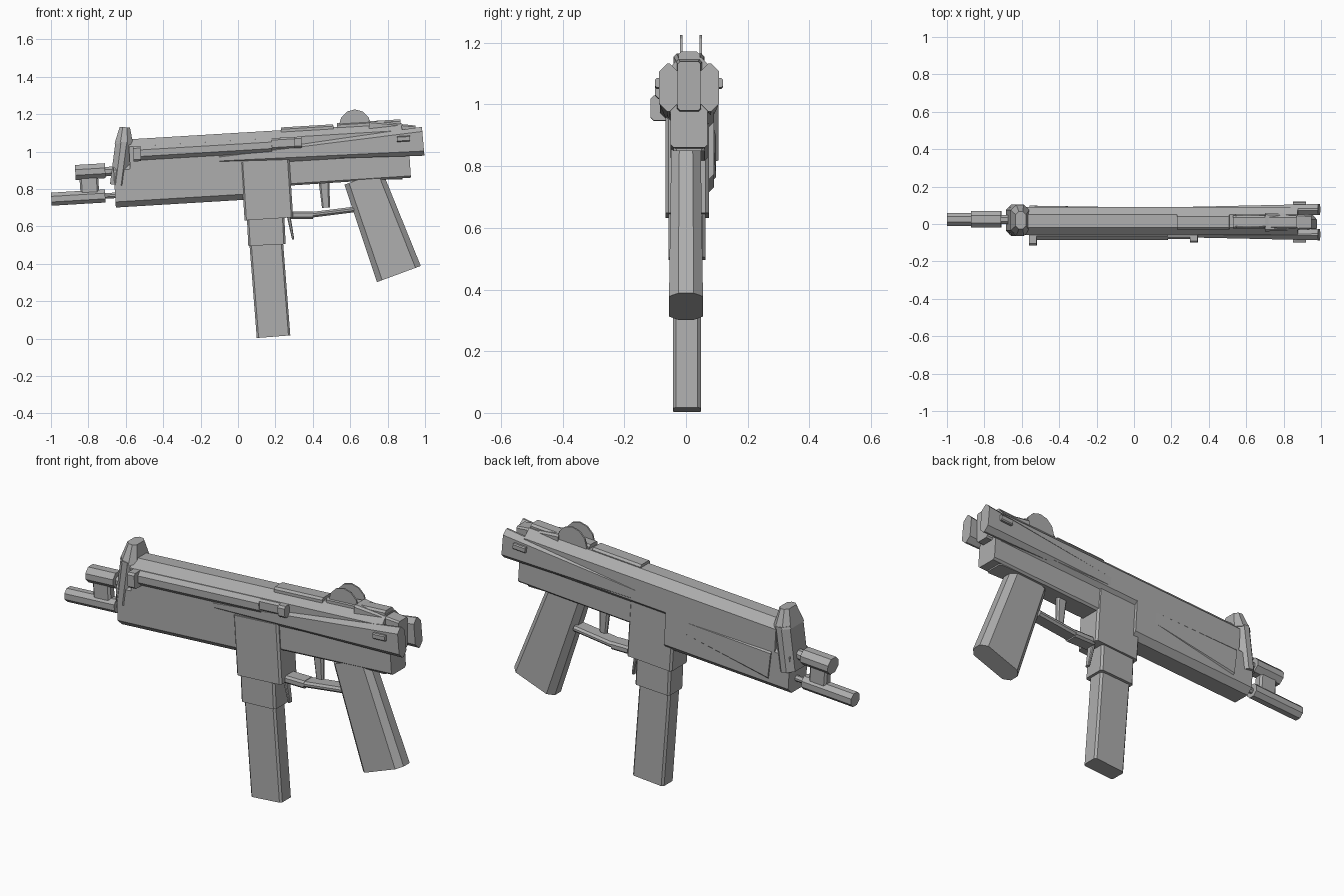
import bpy, bmesh
from mathutils import Vector, Matrix

cube = bpy.data.objects.get("Cube")
if cube:
    bpy.data.objects.remove(cube, do_unlink=True)

grey = bpy.data.materials.new("flat grey")
grey.use_nodes = True
shade = 0.42
grey.diffuse_color = (shade, shade, shade, 1)
shader = grey.node_tree.nodes["Principled BSDF"]
shader.inputs["Base Color"].default_value = grey.diffuse_color


def finish(name, bm):
    """Turn a bmesh into a named grey object."""
    bmesh.ops.recalc_face_normals(bm, faces=bm.faces[:])
    mesh = bpy.data.meshes.new(name)
    bm.to_mesh(mesh)
    bm.free()
    mesh.materials.append(grey)
    part = bpy.data.objects.new(name, mesh)
    bpy.context.collection.objects.link(part)


def beam(name, start, end, depth, width, side=0.01, chamfer=0.01, taper=1):
    """Bar with chamfered long edges between two (x, z) points."""
    ends = [Vector((x, side, z)) for x, z in (start, end)]
    axis = (ends[1] - ends[0]).normalized()
    across = Vector((0, 1, 0))
    up = axis.cross(across)
    a, b = depth / 2, width / 2
    quarter = [(a, b - chamfer), (a - chamfer, b)]
    half = quarter + [(-u, v) for u, v in reversed(quarter)]
    section = half + [(-u, -v) for u, v in half]
    bm = bmesh.new()
    rings = []
    for centre, scale in zip(ends, (1, taper)):
        rings.append([bm.verts.new(centre + scale * (u * up + v * across))
                      for u, v in section])
        bm.faces.new(rings[-1])
    for i in range(len(section)):
        first, last = rings
        bm.faces.new((first[i - 1], first[i], last[i], last[i - 1]))
    finish(name, bm)


def bore_beam(name, back, front, drop, depth, width, **options):
    """Bar that follows the sloping top line, hung below it by drop."""
    points = [(x, 1.1 + 0.06 * x - drop - depth / 2) for x in (back, front)]
    beam(name, *points, depth, width, **options)


def disc(name, x, y, z, radius, thickness):
    bm = bmesh.new()
    place = Matrix.Translation((x, y, z)) @ Matrix.Rotation(1.5708, 4, 'X')
    bmesh.ops.create_cone(bm, cap_ends=True, segments=12, radius1=radius,
                          radius2=radius, depth=thickness, matrix=place)
    finish(name, bm)


# Receiver and handguard
bore_beam("upper_receiver", -0.58, 0.88, drop=0, depth=0.2, width=0.15,
          side=0.015, chamfer=0.04)
bore_beam("handguard", -0.66, 0.06, drop=0.13, depth=0.23, width=0.15,
          side=0.015, chamfer=0.03)
beam("handguard_side_wedge", start=(-0.55, 0.83), end=(0, 0.9), depth=0.15,
     width=0.03, side=0.083, taper=0.4)
beam("lower_receiver", start=(0, 0.87), end=(0.92, 0.93), depth=0.14, width=0.12)

# Magazine with its well
beam("magazine_well", start=(0.145, 0.95), end=(0.165, 0.64), depth=0.26,
     width=0.14, side=0.004)
beam("magazine_sleeve", start=(0.14, 0.8), end=(0.155, 0.5), depth=0.2,
     width=0.12, side=0.003)
beam("magazine", start=(0.148, 0.55), end=(0.19, 0.01), depth=0.18, width=0.09,
     side=0.003)
beam("magazine_catch", start=(0.27, 0.66), end=(0.295, 0.53), depth=0.02,
     width=0.04, chamfer=0.005, taper=0.6)

# Grip with peaked front and back
beam("grip", start=(0.86, 0.345), end=(0.67, 0.86), depth=0.25, width=0.11,
     side=0, chamfer=0.03, taper=0.86)
beam("grip_tang", start=(0.8, 0.97), end=(0.8, 0.85), depth=0.16, width=0.1)

# Trigger and its guard
beam("trigger_guard_front", start=(0.28, 0.66), end=(0.4, 0.66), depth=0.04, width=0.08)
beam("trigger_guard_rear", start=(0.38, 0.66), end=(0.62, 0.69), depth=0.03, width=0.08)
beam("trigger", start=(0.46, 0.85), end=(0.47, 0.7), depth=0.06, width=0.03,
     taper=0.7)

# Rear arms narrowing forward, with pins and sight ears on both sides
for label, sign in (("right", -1), ("left", 1)):
    beam(label + "_rear_arm", start=(0.99, 1.055), end=(-0.1, 0.96), depth=0.155,
         width=0.06, side=0.01 + sign * 0.067, chamfer=0.025, taper=0.2)
    bore_beam(label + "_arm_pin", 0.85, 0.92, drop=0.07, depth=0.03, width=0.03,
              side=0.01 + sign * 0.095, chamfer=0.005)
    disc(label + "_rear_sight_ear", x=0.625, y=0.016 + sign * 0.032, z=1.14,
         radius=0.085, thickness=0.008)

# Rear block, sight base and top rail
beam("rear_block", start=(0.7, 1.06), end=(0.95, 1.06), depth=0.21, width=0.1,
     taper=0.75)
bore_beam("rear_sight_base", 0.53, 0.87, drop=-0.02, depth=0.06, width=0.07)
bore_beam("top_rail", 0.23, 0.51, drop=-0.015, depth=0.04, width=0.08)

# Front sight tower
beam("front_sight_tower", start=(-0.64, 0.82), end=(-0.61, 1.05), depth=0.09,
     width=0.17, side=0.02, chamfer=0.03)
beam("front_sight_head", start=(-0.61, 1.04), end=(-0.605, 1.13), depth=0.1,
     width=0.17, side=0.02, chamfer=0.03, taper=0.55)

# Cocking tube with its knob and stop
bore_beam("cocking_tube", -0.54, 0.18, drop=0.04, depth=0.075, width=0.06,
          side=-0.055, chamfer=0.02)
bore_beam("cocking_knob", -0.56, -0.52, drop=0.04, depth=0.08, width=0.07,
          side=-0.08)
bore_beam("tube_stop", 0.18, 0.34, drop=0.04, depth=0.06, width=0.06, side=-0.05)
bore_beam("stop_handle", 0.3, 0.34, drop=0.04, depth=0.06, width=0.05, side=-0.075)

# Barrel, clamp and the lower tube
bore_beam("barrel", -0.87, -0.71, drop=0.12, depth=0.08, width=0.09,
          side=0.025, chamfer=0.025)
bore_beam("barrel_neck", -0.74, -0.58, drop=0.14, depth=0.05, width=0.05,
          side=0.024, chamfer=0.015)
beam("barrel_clamp", start=(-0.8, 0.89), end=(-0.79, 0.75), depth=0.1, width=0.05,
     side=0.025)
bore_beam("lower_tube", -0.998, -0.71, drop=0.26, depth=0.07, width=0.07,
          side=0.025, chamfer=0.02)
bore_beam("lower_rod", -0.72, -0.64, drop=0.28, depth=0.03, width=0.03, side=0.023)
